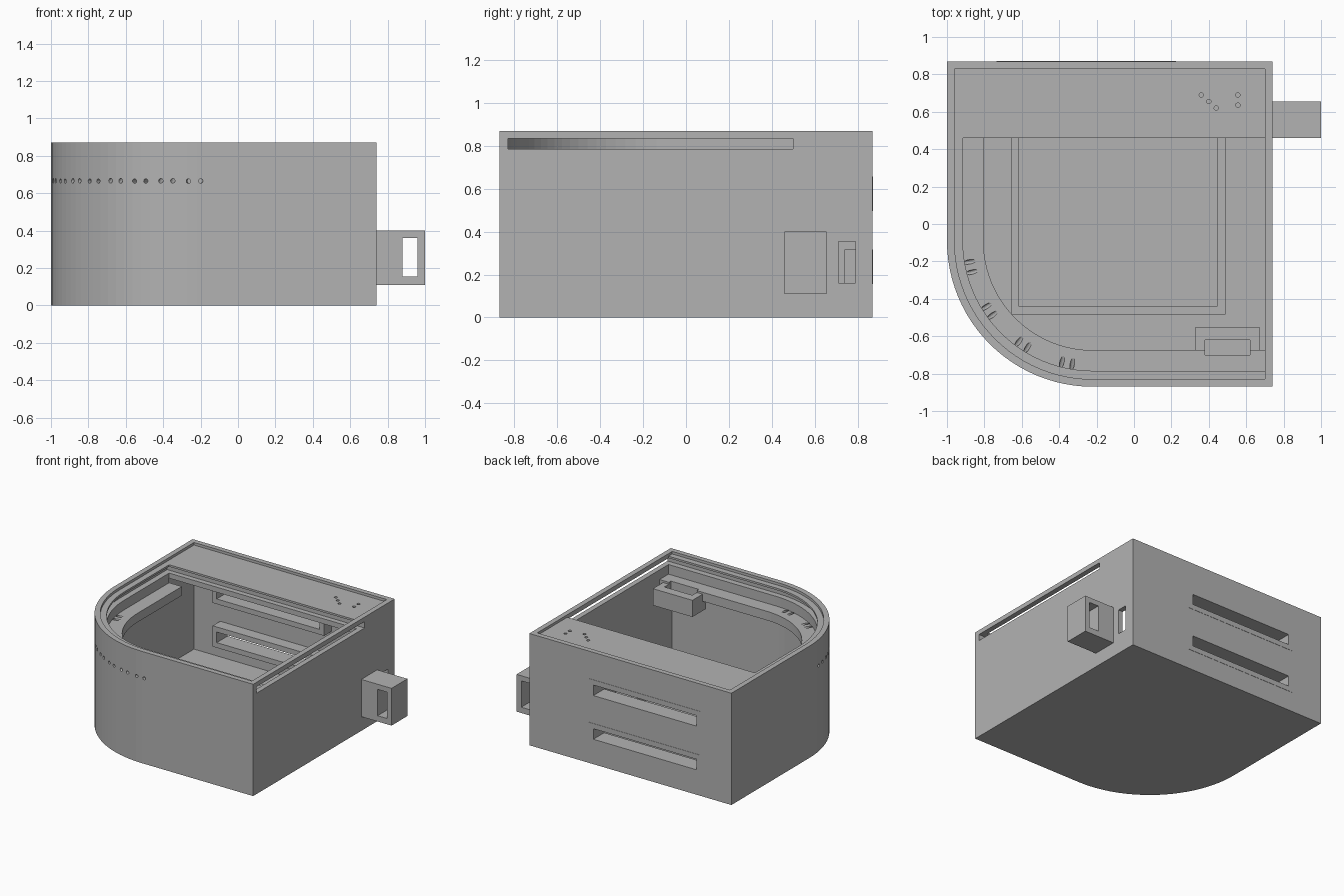
import bpy, bmesh, math
from mathutils import Vector

cube = bpy.data.objects.get("Cube")
if cube:
    bpy.data.objects.remove(cube, do_unlink=True)

grey = bpy.data.materials.new("light grey plastic")
grey.use_nodes = True
colour = (0.45, 0.45, 0.45, 1)
grey.diffuse_color = colour
grey.node_tree.nodes["Principled BSDF"].inputs["Base Color"].default_value = colour

ARC_X, ARC_Y, RADIUS = -0.22, -0.09, 0.78


def prism(name, points, z0, z1):
    """Extrude a plan outline between two heights."""
    bm = bmesh.new()
    face = bm.faces.new([bm.verts.new((x, y, z0)) for x, y in points])
    out = bmesh.ops.extrude_face_region(bm, geom=[face])
    top = [v for v in out["geom"] if isinstance(v, bmesh.types.BMVert)]
    bmesh.ops.translate(bm, verts=top, vec=(0, 0, z1 - z0))
    bmesh.ops.recalc_face_normals(bm, faces=bm.faces)
    return finish(name, bm)


def finish(name, bm):
    mesh = bpy.data.meshes.new(name)
    bm.to_mesh(mesh)
    bm.free()
    mesh.materials.append(grey)
    obj = bpy.data.objects.new(name, mesh)
    bpy.context.collection.objects.link(obj)
    return obj


def box(name, x, y, z):
    return prism(name, [(x[0], y[0]), (x[1], y[0]), (x[1], y[1]), (x[0], y[1])], *z)


def rod(start, end, radius=0.012):
    """Round cutter between two points."""
    start, end = Vector(start), Vector(end)
    bm = bmesh.new()
    bmesh.ops.create_cone(bm, cap_ends=True, segments=12, radius1=radius,
                          radius2=radius, depth=(end - start).length)
    turn = (end - start).to_track_quat("Z", "Y").to_matrix()
    bmesh.ops.rotate(bm, verts=bm.verts, matrix=turn)
    bmesh.ops.translate(bm, verts=bm.verts, vec=(start + end) / 2)
    return finish("drill", bm)


def cut(target, cutter):
    mod = target.modifiers.new("cut", "BOOLEAN")
    mod.operation, mod.solver, mod.object = "DIFFERENCE", "EXACT", cutter
    bpy.context.view_layer.objects.active = target
    bpy.ops.object.modifier_apply(modifier=mod.name)
    bpy.data.objects.remove(cutter, do_unlink=True)


def outline(inset, right, back, steps=24):
    """Plan shape with one rounded corner, set in from the outer wall."""
    r = RADIUS - inset
    arc = [math.pi + math.pi / 2 * i / steps for i in range(steps + 1)]
    pts = [(ARC_X + r * math.cos(a), ARC_Y + r * math.sin(a)) for a in arc]
    return [(right, back), (-1 + inset, back)] + pts + [(right, -0.87 + inset)]


# Case: solid block, hollowed in layers
case = prism("case", outline(0, 0.74, 0.87), 0, 0.87)
layers = [
    (0.04, 0.70, 0.83, 0.85, 0.90),     # top rim
    (0.085, 0.70, 0.46, 0.71, 0.86),    # lid opening
    (0.04, 0.78, 0.50, 0.785, 0.835),   # lid groove, open at the right
    (0.195, 0.70, 0.46, 0.60, 0.75),    # opening in the shelf
    (0.04, 0.70, 0.83, 0.04, 0.64),     # main chamber
]
for inset, right, back, z0, z1 in layers:
    cut(case, prism("cutter", outline(inset, right, back), z0, z1))
# Space under the rear deck
cut(case, box("cutter", (-0.96, 0.70), (0.46, 0.83), (0.60, 0.745)))
# Window in the right wall
cut(case, box("cutter", (0.65, 0.80), (0.71, 0.79), (0.16, 0.355)))

# Holes in the rear deck
for x, y in [(0.36, 0.69), (0.40, 0.655), (0.44, 0.62), (0.555, 0.69), (0.555, 0.635)]:
    cut(case, rod((x, y, 0.70), (x, y, 0.90)))

# Pairs of holes around the curved wall; every other pair rises through the shelf
for pair in range(8):
    for offset in (-1.5, 3.3):
        a = math.radians(offset + 11 * pair)
        dx, dy = -math.sin(a), -math.cos(a)
        rising = pair % 2 == 1
        inner, height = (0.63, 0.725) if rising else (0.70, 0.665)
        cut(case, rod((ARC_X + 0.80 * dx, ARC_Y + 0.80 * dy, 0.658 if rising else 0.665),
                      (ARC_X + inner * dx, ARC_Y + inner * dy, height)))

# Two slot frames through the back wall
for label, low in (("lower", 0.155), ("upper", 0.495)):
    span, rise = (-0.735, 0.225), (low, low + 0.162)
    cut(case, box("cutter", span, (0.80, 0.90), rise))
    frame = box(label + "_slot_frame", span, (0.738, 0.872), rise)
    cut(frame, box("cutter", (-0.70, 0.187), (0.70, 0.90), (low + 0.04, low + 0.122)))

# Strap loop on the left side wall
loop = box("side_loop", (0.735, 1.0), (0.46, 0.655), (0.11, 0.40))
cut(loop, box("cutter", (0.88, 0.96), (0.40, 0.70), (0.155, 0.36)))

# Holder under the front shelf, with its recess
holder = box("shelf_holder", (0.33, 0.67), (-0.72, -0.55), (0.565, 0.695))
for part in (holder, case):
    cut(part, box("cutter", (0.38, 0.62), (-0.70, -0.62), (0.61, 0.76)))

# Raised tray frame on the floor
tray = box("floor_tray", (-0.655, 0.49), (-0.485, 0.52), (0.03, 0.10))
cut(tray, box("cutter", (-0.615, 0.445), (-0.44, 0.48), (0.0, 0.15)))
